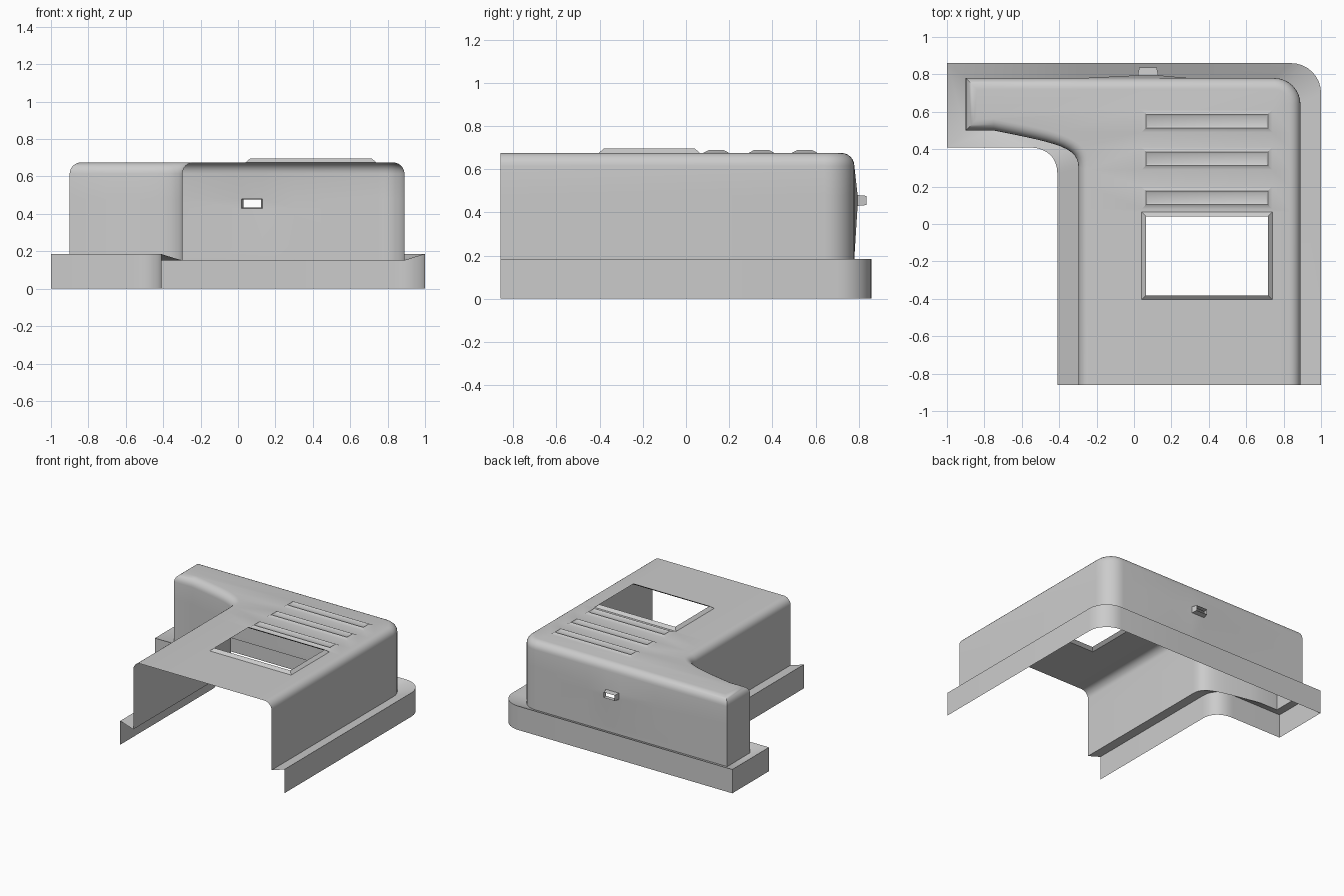
import bpy, bmesh
from math import sin, cos, pi
from mathutils import Vector
from mathutils.geometry import interpolate_bezier

if "Cube" in bpy.data.objects:
    bpy.data.objects.remove(bpy.data.objects["Cube"])

FRONT, TOP, FILLET = -0.86, 0.675, 0.06
SPOUT_X, SPOUT_Z = (0.13, 0.02), (0.43, 0.48)


def outline(right, back, radius, left, arm_y, inner):
    """Open L-shaped path from the front right end round to the front left end."""
    pts = [(right, FRONT)]
    for i in range(9):
        a = i / 8 * pi / 2
        pts.append((right - radius + radius * cos(a), back - radius + radius * sin(a)))
    pts += [(x, back) for x in (0.30, *SPOUT_X, -0.28, left)]
    pts.append((left, arm_y))
    curve = interpolate_bezier(*[Vector((x, y, 0)) for x, y in inner], 13)
    pts += [(p.x, p.y) for p in curve]
    pts.append((inner[-1][0], FRONT))
    return pts


skirt = outline(1.0, 0.86, 0.16, -1.0, 0.41,
                [(-0.57, 0.41), (-0.47, 0.41), (-0.41, 0.36), (-0.41, 0.27)])
wall = outline(0.89, 0.78, 0.14, -0.90, 0.50,
               [(-0.75, 0.50), (-0.40, 0.43), (-0.297, 0.41), (-0.297, 0.30)])
roof = outline(0.83, 0.72, 0.08, -0.84, 0.56,
               [(-0.75, 0.56), (-0.36, 0.49), (-0.237, 0.45), (-0.237, 0.30)])

bm = bmesh.new()
rings = []


def add_ring(path, z):
    rings.append([bm.verts.new((x, y, z)) for x, y in path])


# skirt, sloping ledge and upright wall
add_ring(skirt, 0)
add_ring(skirt, 0.185)
for z in (0.15, 0.19, *SPOUT_Z, TOP - FILLET):
    add_ring(wall, z)
# rounded roof edge
for i in range(1, 7):
    a = i / 6 * pi / 2
    t = 1 - cos(a)
    add_ring([(p[0] + (q[0] - p[0]) * t, p[1] + (q[1] - p[1]) * t)
              for p, q in zip(wall, roof)], TOP - FILLET + FILLET * sin(a))
for lo, hi in zip(rings, rings[1:]):
    for i in range(len(lo) - 1):
        bm.faces.new((lo[i], lo[i + 1], hi[i + 1], hi[i]))
bm.faces.new(rings[-1])

# shallow bulge in the back wall round the spout
for v in bm.verts:
    if v.co.y > 0.77 and 0 < v.co.x < 0.15 and 0.42 < v.co.z < 0.49:
        v.co.y += 0.015
bm.normal_update()


def face_at(x, y, z, tol=0.03):
    p = Vector((x, y, z))
    return min(bm.faces, key=lambda f: (f.calc_center_median() - p).length)


# open spout through the back wall
cap = face_at(0.075, 0.795, 0.455)
cap = bmesh.ops.extrude_discrete_faces(bm, faces=[cap])["faces"][0]
mid = cap.calc_center_median()
for v in cap.verts:
    v.co = mid + (v.co - mid) * 0.85 + Vector((0, 0.042, 0))
bmesh.ops.delete(bm, geom=[cap], context='FACES_ONLY')

# divide the roof into cells for the window and three ribs
slots = [(-0.405, 0.065), (0.08, 0.20), (0.29, 0.41), (0.49, 0.61)]
cuts = [((x, 0, 0), (1, 0, 0)) for x in (0.04, 0.74)]
cuts += [((0, y, 0), (0, 1, 0)) for s in slots for y in s]
for co, no in cuts:
    faces = [f for f in bm.faces if all(v.co.z > TOP - 1e-4 for v in f.verts)]
    geom = set(faces)
    for f in faces:
        geom.update(f.edges)
        geom.update(f.verts)
    bmesh.ops.bisect_plane(bm, geom=list(geom), plane_co=co, plane_no=no, dist=1e-5)


def raise_inset(face, width, height):
    bmesh.ops.inset_region(bm, faces=[face], thickness=width, use_even_offset=True)
    for v in face.verts:
        v.co.z += height


# window with a raised lip, then ribs with a shallow sunken middle
for n, (y0, y1) in enumerate(slots):
    face = face_at(0.39, (y0 + y1) / 2, TOP)
    raise_inset(face, 0.024, 0.02 if n == 0 else 0.013)
    if n == 0:
        bmesh.ops.delete(bm, geom=[face], context='FACES')
    else:
        raise_inset(face, 0.010, -0.006)

bmesh.ops.recalc_face_normals(bm, faces=bm.faces)
top_face = max(bm.faces, key=lambda f: f.calc_area() if f.calc_center_median().z > 0.67 else 0)
if top_face.normal.z < 0:
    bmesh.ops.reverse_faces(bm, faces=bm.faces)

mesh = bpy.data.meshes.new("housing_cover")
bm.to_mesh(mesh)
bm.free()
cover = bpy.data.objects.new("housing_cover", mesh)
bpy.context.collection.objects.link(cover)
bpy.context.view_layer.objects.active = cover
cover.select_set(True)
bpy.ops.object.shade_smooth_by_angle(angle=0.6)
